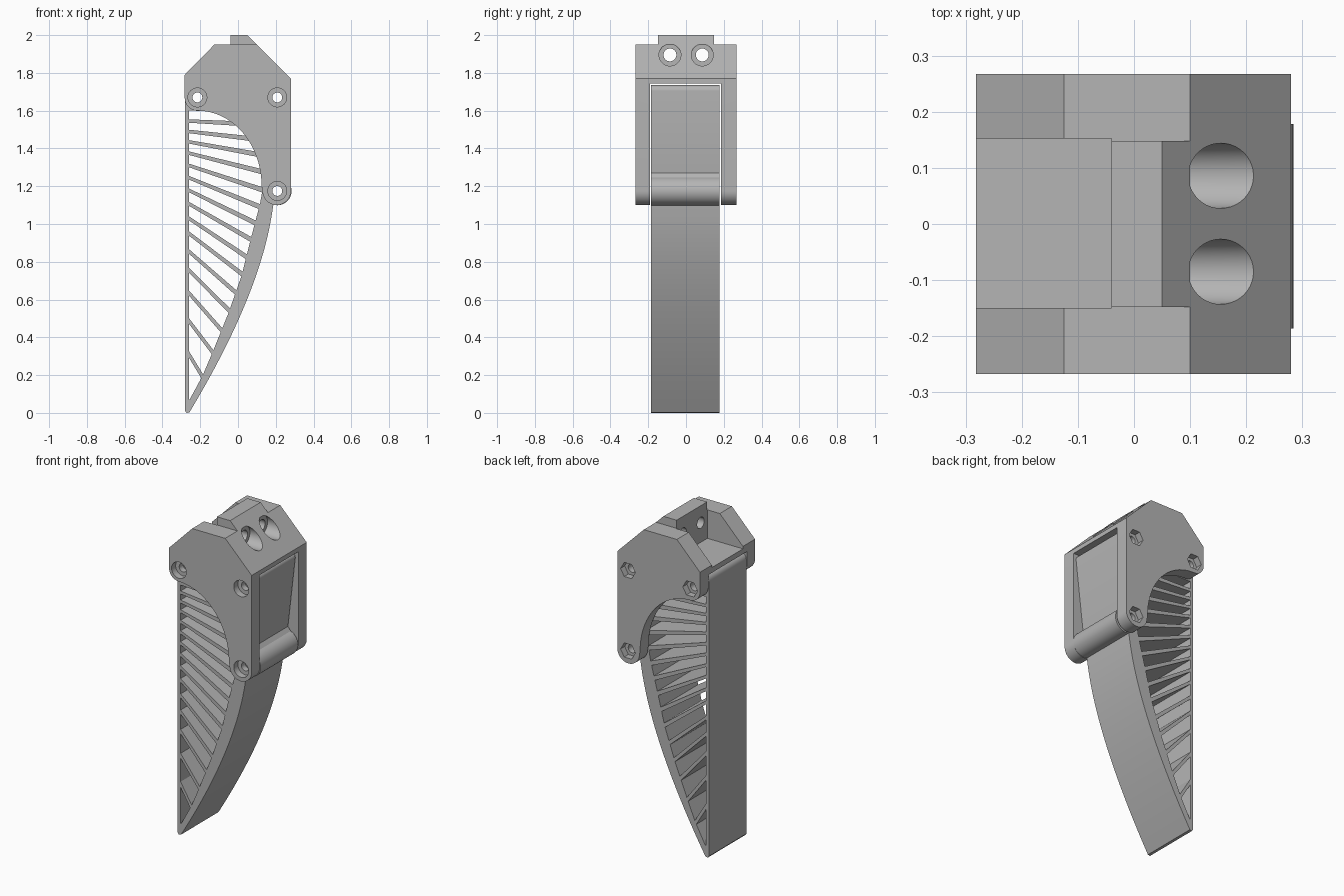
import bpy, bmesh
from math import sin, cos, radians, sqrt
from mathutils import Matrix, Vector

if "Cube" in bpy.data.objects:
    bpy.data.objects.remove(bpy.data.objects["Cube"], do_unlink=True)

grey = bpy.data.materials.new("plain grey")
grey.use_nodes = True
GREY = (0.46, 0.46, 0.46, 1)
grey.diffuse_color = GREY
grey.node_tree.nodes["Principled BSDF"].inputs["Base Color"].default_value = GREY


def arc(cx, cz, rx, rz, a0, a1, n=12):
    angles = [radians(a0 + (a1 - a0) * i / n) for i in range(n + 1)]
    return [(cx + rx * cos(a), cz + rz * sin(a)) for a in angles]


def add_prism(bm, profile, y0, y1):
    """Extrude an x-z outline from y0 to y1."""
    face = bm.faces.new([bm.verts.new((x, y0, z)) for x, z in profile])
    out = bmesh.ops.extrude_face_region(bm, geom=[face])
    verts = [v for v in out["geom"] if isinstance(v, bmesh.types.BMVert)]
    bmesh.ops.translate(bm, vec=(0, y1 - y0, 0), verts=verts)


def add_box(bm, x0, x1, y0, y1, z0, z1):
    add_prism(bm, [(x0, z0), (x1, z0), (x1, z1), (x0, z1)], y0, y1)


def add_rod_x(bm, x0, x1, y, z, r):
    place = Matrix.Translation(((x0 + x1) / 2, y, z)) @ Matrix.Rotation(radians(90), 4, 'Y')
    bmesh.ops.create_cone(bm, cap_ends=True, segments=40, radius1=r, radius2=r,
                          depth=x1 - x0, matrix=place)


def finish(name, bm):
    bmesh.ops.recalc_face_normals(bm, faces=bm.faces)
    mesh = bpy.data.meshes.new(name)
    bm.to_mesh(mesh)
    bm.free()
    mesh.materials.append(grey)
    obj = bpy.data.objects.new(name, mesh)
    bpy.context.collection.objects.link(obj)
    return obj


def cut(target, name, bm):
    """Subtract the shapes in bm, then drop the cutter."""
    cutter = finish(name, bm)
    cutter.hide_render = True
    bpy.context.view_layer.objects.active = target
    mod = target.modifiers.new(name, 'BOOLEAN')
    mod.operation, mod.solver, mod.object = 'DIFFERENCE', 'EXACT', cutter
    bpy.ops.object.modifier_apply(modifier=mod.name)
    bpy.data.objects.remove(cutter, do_unlink=True)


def smooth(obj):
    bpy.ops.object.select_all(action='DESELECT')
    obj.select_set(True)
    bpy.context.view_layer.objects.active = obj
    bpy.ops.object.shade_smooth_by_angle(angle=radians(25))


BOLTS = [(-0.215, 1.67), (0.208, 1.67), (0.208, 1.175)]
HALF = 0.267

# Bracket: one side outline, extruded across the full width
outline = [(-0.282, 1.79), (-0.125, 1.95), (-0.04, 1.95), (-0.04, 2.0), (0.05, 2.0), (0.28, 1.77)]
outline += arc(0.205, 1.175, 0.075, 0.075, 360, 270)
outline += arc(0.205, 1.175, 0.075, 0.075, 270, 190)
outline += arc(-0.215, 1.2, 0.34, 0.4, 0, 90, 24)
outline += arc(-0.215, 1.667, 0.067, 0.067, 270, 180)
bm = bmesh.new()
add_prism(bm, outline, -HALF, HALF)
bracket = finish("bracket", bm)

# Pocket that leaves two cheek plates
bm = bmesh.new()
add_box(bm, -1, 1, -0.19, 0.186, 0.5, 1.743)
cut(bracket, "pocket_cutter", bm)

# Open notch behind the mounting wall
bm = bmesh.new()
add_box(bm, -1, -0.04, -0.15, 0.152, 1.775, 2.5)
cut(bracket, "notch_cutter", bm)

# Lower shoulders either side of the mounting wall
for side in (-1, 1):
    bm = bmesh.new()
    add_box(bm, -1, 1, *sorted((side * 0.148, side * 0.5)), 1.95, 2.5)
    cut(bracket, "shoulder_cutter", bm)

# Two mounting screw holes with counterbores
for y in (-0.085, 0.086):
    for x0, r in ((-0.2, 0.034), (0.1, 0.058)):
        bm = bmesh.new()
        add_rod_x(bm, x0, 0.5, y, 1.895, r)
        cut(bracket, "screw_cutter", bm)

# Cross bolts: round counterbore in front, hexagon nut seat at the back
for x, z in BOLTS:
    for r, n, y0, y1 in ((0.026, 32, -1, 1), (0.05, 32, -1, -HALF + 0.04), (0.05, 6, HALF - 0.04, 1)):
        bm = bmesh.new()
        add_prism(bm, arc(x, z, r, r, 0, 360, n)[:-1], y0, y1)
        cut(bracket, "bolt_cutter", bm)
smooth(bracket)

# Flexible finger: bowed outer skin, hinge barrel and rounded top
Y0, Y1 = -0.186, 0.178
finger_outline = [(-0.28, 0.01), (-0.272, 0), (-0.257, 0.003)]
bow = [(-0.257, 0.003), (0.048, 0.6), (0.186, 1.1)]
ctrl = [2 * bow[1][i] - (bow[0][i] + bow[2][i]) / 2 for i in (0, 1)]
for i in range(1, 20):
    t = i / 20
    finger_outline.append(tuple((1 - t) ** 2 * bow[0][k] + 2 * t * (1 - t) * ctrl[k] + t * t * bow[2][k]
                                for k in (0, 1)))
finger_outline += arc(0.208, 1.175, 0.076, 0.076, -106, 70, 20)
finger_outline += [(0.215, 1.27)]
finger_outline += arc(0.235, 1.705, 0.03, 0.03, 0, 90, 6)
finger_outline += arc(-0.24, 1.695, 0.04, 0.04, 90, 180, 6)
bm = bmesh.new()
add_prism(bm, finger_outline, Y0, Y1)
finger = finish("ribbed_finger", bm)

# Inner side of the bowed skin, where the ribs end
INNER = [(-0.262, 0.06), (-0.188, 0.196), (-0.135, 0.32), (-0.05, 0.53), (0.02, 0.73),
         (0.066, 0.915), (0.12, 1.12), (0.14, 1.25), (0.19, 1.65)]
BACK = -0.26


def inner_x(z):
    for (xa, za), (xb, zb) in zip(INNER, INNER[1:]):
        if z <= zb:
            return xa + (xb - xa) * (z - za) / (zb - za)
    return INNER[-1][0]


def rib_end(z, slope):
    lo, hi = BACK, 0.3
    for _ in range(40):
        x = (lo + hi) / 2
        if x < inner_x(z + slope * (x - BACK)):
            lo = x
        else:
            hi = x
    return (lo, z + slope * (lo - BACK))


# Gaps between the fanned ribs
ribs = [0.31, 0.487, 0.635, 0.755, 0.855, 0.95, 1.03, 1.107, 1.178, 1.245, 1.31, 1.375, 1.435, 1.49, 1.545]
low = (0.072, 0)
bm = bmesh.new()
for z in ribs + [1.6]:
    top = z == 1.6
    slope = 0 if top else -0.05 - 1.2 * (1.545 - z) - (0.12 if z < 0.4 else 0)
    half = 0 if top else 0.009 * sqrt(1 + slope * slope)
    high = (z - half, slope - 0.012)
    add_prism(bm, [(BACK, low[0]), rib_end(*low), rib_end(*high), (BACK, high[0])], -1, 1)
    low = (z + half, slope + 0.012)
cut(finger, "rib_gap_cutter", bm)

# Bolt holes through the finger
bm = bmesh.new()
for x, z in BOLTS:
    add_prism(bm, arc(x, z, 0.026, 0.026, 0, 360, 32)[:-1], -1, 1)
cut(finger, "finger_bolt_cutter", bm)
smooth(finger)
